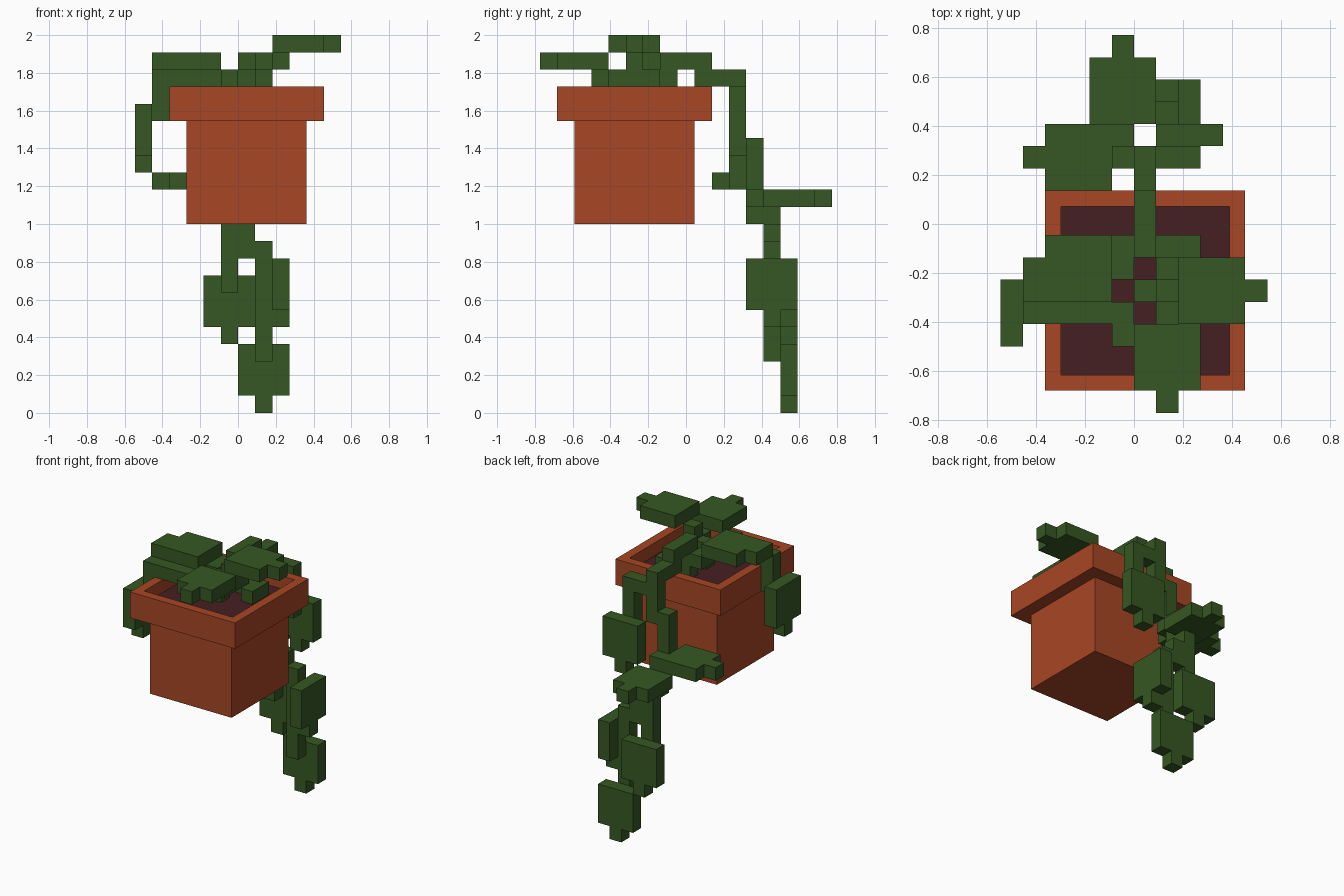
import bpy, bmesh

if "Cube" in bpy.data.objects:
    bpy.data.objects.remove(bpy.data.objects["Cube"])

U = 1 / 11          # one block edge; x is counted from the middle,
Y0 = 8.5            # y from the front-most block, z from the ground


def material(name, rgb):
    m = bpy.data.materials.new(name)
    m.diffuse_color = (*rgb, 1)
    m.use_nodes = True
    m.node_tree.nodes["Principled BSDF"].inputs["Base Color"].default_value = m.diffuse_color
    return m


TERRACOTTA = material("terracotta", (0.39, 0.061, 0.018))
SOIL = material("soil", (0.061, 0.0145, 0.016))
GREEN = material("leaf green", (0.037, 0.096, 0.017))


def add_box(bm, x0, x1, y0, y1, z0, z1):
    """Add a box given in block units, return its faces."""
    verts = bmesh.ops.create_cube(bm, size=1)["verts"]
    for v in verts:
        v.co = ((x1 if v.co.x > 0 else x0) * U,
                ((y1 if v.co.y > 0 else y0) - Y0) * U,
                (z1 if v.co.z > 0 else z0) * U)
    return list({f for v in verts for f in v.link_faces})


def finish(bm, name, *mats):
    me = bpy.data.meshes.new(name)
    bm.to_mesh(me)
    bm.free()
    for m in mats:
        me.materials.append(m)
    ob = bpy.data.objects.new(name, me)
    bpy.context.collection.objects.link(ob)


def blocks(name, *boxes, mat=GREEN):
    bm = bmesh.new()
    for b in boxes:
        add_box(bm, *b)
    finish(bm, name, mat)


# Pot body
blocks("pot_body", (-3, 4, 2, 9, 11, 17), mat=TERRACOTTA)

# Rim with a sunken soil face
bm = bmesh.new()
faces = add_box(bm, -4, 5, 1, 10, 17, 19)
bm.normal_update()
top = max(faces, key=lambda f: f.calc_center_median().z)
bmesh.ops.inset_region(bm, faces=[top], thickness=U)
ret = bmesh.ops.extrude_discrete_faces(bm, faces=[top])
soil = ret["faces"][0]
for v in soil.verts:
    v.co.z -= U
soil.material_index = 1
bmesh.ops.recalc_face_normals(bm, faces=bm.faces)
finish(bm, "pot_rim_and_soil", TERRACOTTA, SOIL)

# Leaves: a 3 x 3 blade, one block thick, and a one-block tip
blocks("right_leaf", (2, 5, 4, 7, 21, 22), (5, 6, 5, 6, 21, 22))
blocks("front_leaf", (0, 3, 1, 4, 20, 21), (1, 2, 0, 1, 20, 21))
blocks("left_top_leaf", (-4, -1, 5, 8, 20, 21), (-5, -4, 5, 7, 20, 21))
blocks("left_hanging_leaf", (-6, -5, 3, 6, 15, 18), (-6, -5, 4, 5, 14, 15))
blocks("back_left_leaf", (-4, -1, 10, 13, 13, 14), (-5, -4, 11, 12, 13, 14))
blocks("back_right_leaf", (1, 4, 12, 13, 13, 16), (2, 3, 12, 13, 12, 13))
blocks("back_flat_leaf", (-2, 1, 13, 16, 12, 13), (-1, 0, 16, 17, 12, 13))
blocks("trailing_side_leaf", (2, 3, 12, 15, 6, 9), (2, 3, 13, 14, 5, 6))
blocks("trailing_upper_leaf", (-2, 1, 14, 15, 5, 8), (-1, 0, 14, 15, 4, 5))
blocks("trailing_lower_leaf", (0, 3, 14, 15, 1, 4), (1, 2, 14, 15, 0, 1))

# Stems growing out of the soil
blocks("left_stem", (-5, 0, 4, 5, 19, 20), (-5, -4, 4, 5, 17, 19),
       (-1, 0, 3, 4, 19, 20))
blocks("centre_stems", (0, 1, 5, 6, 18, 20), (-1, 0, 6, 8, 19, 20),
       (1, 2, 4, 5, 19, 20), (1, 2, 5, 6, 19, 21), (1, 2, 6, 7, 19, 20),
       (2, 3, 6, 8, 18, 19), (1, 2, 7, 8, 18, 19), (0, 1, 7, 8, 18, 20))

# Vine over the back rim, with a side branch
blocks("back_vine", (0, 1, 7, 10, 20, 21), (0, 1, 9, 12, 19, 20),
       (0, 1, 11, 12, 16, 19), (-1, 0, 11, 12, 13, 17), (-1, 0, 12, 13, 11, 14))
blocks("back_side_branch", (1, 2, 11, 12, 18, 19), (2, 3, 11, 12, 15, 19))

# Trailing vine below the pot
blocks("trailing_vine", (-1, 0, 13, 14, 7, 12), (0, 1, 13, 14, 9, 11),
       (1, 2, 13, 14, 3, 10))
